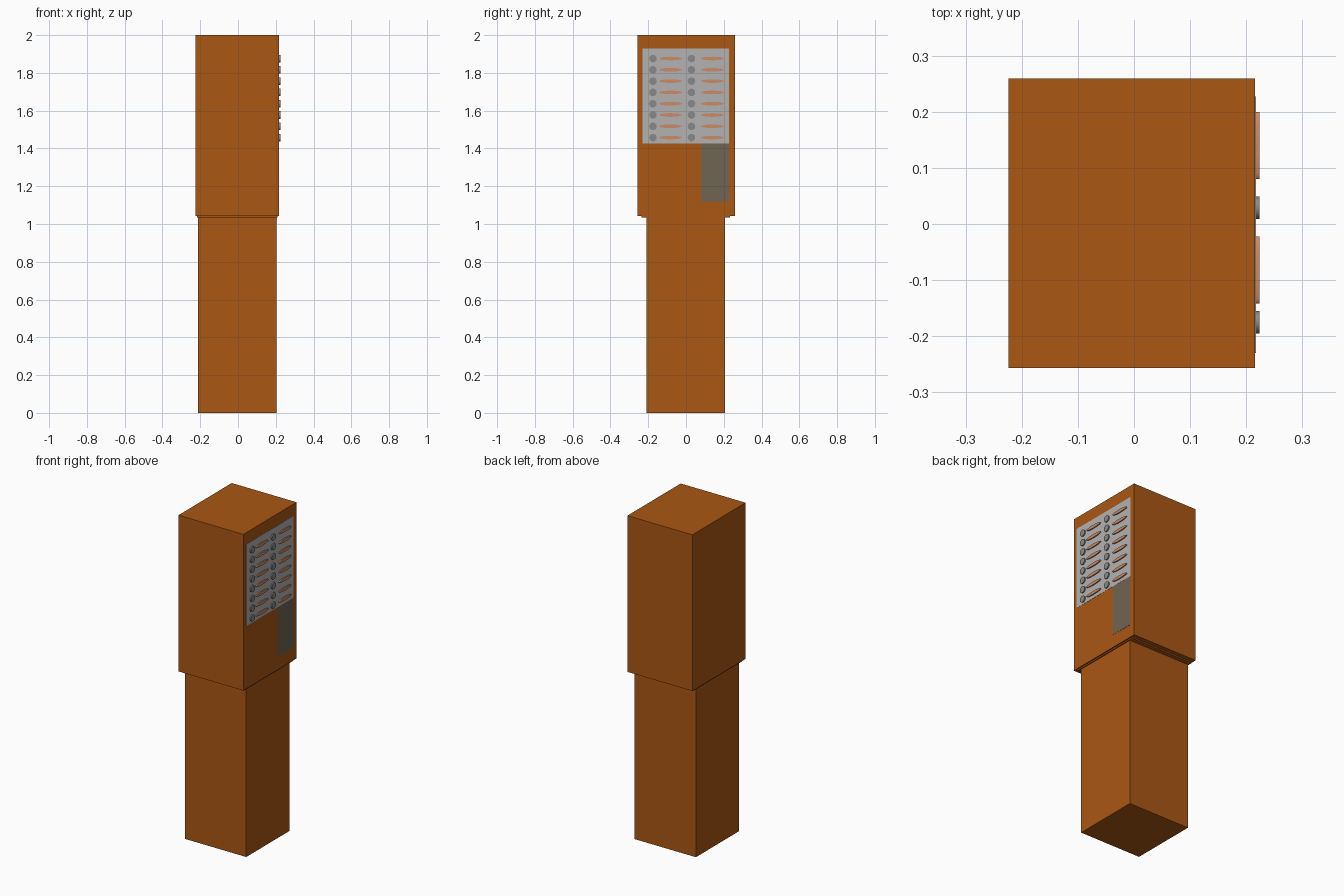
import bpy, math

if "Cube" in bpy.data.objects:
    bpy.data.objects.remove(bpy.data.objects["Cube"])


def material(name, rgb):
    m = bpy.data.materials.new(name)
    m.diffuse_color = (*rgb, 1)
    m.use_nodes = True
    m.node_tree.nodes["Principled BSDF"].inputs["Base Color"].default_value = m.diffuse_color
    return m


ORANGE = material("orange_paint", (0.40, 0.095, 0.007))
PALE = material("pale_grey", (0.45, 0.45, 0.45))
MID = material("mid_grey", (0.25, 0.25, 0.24))
PEACH = material("peach", (0.60, 0.26, 0.13))
DARK = material("dark_plate", (0.16, 0.13, 0.085))


def box(name, x, y, z, mat):
    """Box from (min, max) ranges on each axis."""
    bpy.ops.mesh.primitive_cube_add(size=1, location=[sum(r) / 2 for r in (x, y, z)])
    o = bpy.context.object
    o.name = name
    o.scale = [r[1] - r[0] for r in (x, y, z)]
    bpy.ops.object.transform_apply(location=False, rotation=False)
    o.data.materials.append(mat)


def disc(name, y, z, half_y, half_z, mat):
    """Elliptical disc standing proud of the +x face."""
    bpy.ops.mesh.primitive_cylinder_add(vertices=24, radius=1, depth=0.012,
                                        location=(0.218, y, z),
                                        rotation=(0, math.pi / 2, 0))
    o = bpy.context.object
    o.name = name
    o.scale = (half_z, half_y, 1)
    bpy.ops.object.transform_apply(location=False)
    o.data.materials.append(mat)
    bpy.ops.object.shade_smooth_by_angle(angle=math.radians(40))


# Pedestal, thin lip and wider cabinet
box("pedestal", (-0.212, 0.203), (-0.21, 0.207), (0, 1.04), ORANGE)
box("lip", (-0.217, 0.209), (-0.235, 0.233), (1.034, 1.05), ORANGE)
box("cabinet", (-0.224, 0.216), (-0.257, 0.259), (1.042, 2.0), ORANGE)

# Control panel and lower plate on the right side
box("button_panel", (0.20, 0.2172), (-0.23, 0.227), (1.427, 1.928), PALE)
box("lower_plate", (0.20, 0.2170), (0.08, 0.227), (1.12, 1.427), DARK)

# Two columns of round buttons with oval labels
for row in range(8):
    z = 1.876 - row * 0.0598
    for column, y in enumerate((-0.175, 0.029)):
        disc(f"button_{column}_{row}", y, z, 0.02, 0.02, MID)
    for column, y in enumerate((-0.082, 0.14)):
        disc(f"oval_label_{column}_{row}", y, z, 0.06, 0.0095, PEACH)
